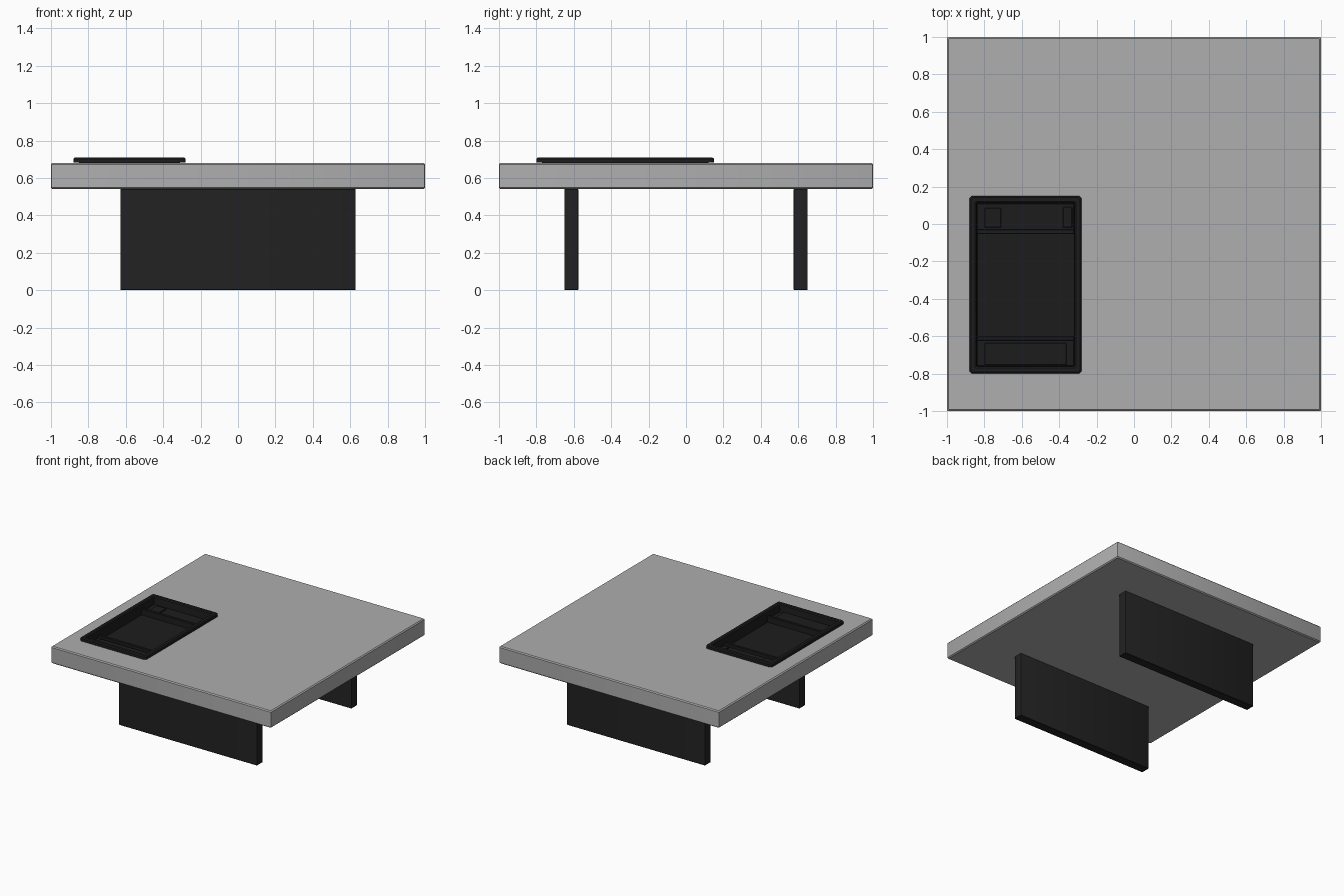
import bpy, bmesh, math

cube = bpy.data.objects.get("Cube")
if cube:
    bpy.data.objects.remove(cube, do_unlink=True)


def material(name, rgb):
    m = bpy.data.materials.new(name)
    m.use_nodes = True
    m.diffuse_color = (*rgb, 1)
    m.node_tree.nodes["Principled BSDF"].inputs["Base Color"].default_value = (*rgb, 1)
    return m


grey = material("pale grey", (0.42, 0.425, 0.42))
black = material("charcoal black", (0.016, 0.016, 0.016))
tray_black = material("tray black", (0.012, 0.012, 0.012))


def outline(x0, x1, y0, y1, radius, steps):
    """Rounded rectangle, counter-clockwise from the upper right corner."""
    centres = [(x1 - radius, y1 - radius), (x0 + radius, y1 - radius),
               (x0 + radius, y0 + radius), (x1 - radius, y0 + radius)]
    for i, (cx, cy) in enumerate(centres):
        for s in range(steps + 1):
            a = (i + s / steps) * math.pi / 2
            yield cx + radius * math.cos(a), cy + radius * math.sin(a)


def loft(name, rings, mat, steps=2):
    """Closed solid through rings of (box, inset, z, corner radius)."""
    bm = bmesh.new()
    loops = []
    for (x0, x1, y0, y1), d, z, r in rings:
        pts = outline(x0 + d, x1 - d, y0 + d, y1 - d, r, steps)
        loops.append([bm.verts.new((x, y, z)) for x, y in pts])
    n = len(loops[0])
    for a, b in zip(loops, loops[1:]):
        for i in range(n):
            j = (i + 1) % n
            bm.faces.new((a[i], a[j], b[j], b[i]))
    bm.faces.new(loops[0][::-1])
    bm.faces.new(loops[-1])
    bmesh.ops.recalc_face_normals(bm, faces=bm.faces)
    mesh = bpy.data.meshes.new(name)
    bm.to_mesh(mesh)
    bm.free()
    mesh.materials.append(mat)
    ob = bpy.data.objects.new(name, mesh)
    bpy.context.collection.objects.link(ob)
    bpy.ops.object.select_all(action="DESELECT")
    ob.select_set(True)
    bpy.context.view_layer.objects.active = ob
    bpy.ops.object.shade_smooth_by_angle(angle=math.radians(30))
    return ob


def block(name, box, z0, z1, mat, bevel=0.003):
    return loft(name, [(box, bevel, z0, bevel), (box, 0, z0 + bevel, bevel),
                       (box, 0, z1 - bevel, bevel), (box, bevel, z1, bevel)], mat)


# Thick square top with a pocket for the tray
top = (-1, 1, -1, 1)
lip = (-0.88, -0.28, -0.80, 0.15)
loft("tabletop", [(top, 0.008, 0.54, 0.006), (top, 0, 0.548, 0.006),
                  (top, 0, 0.672, 0.006), (top, 0.008, 0.68, 0.006),
                  (lip, 0.028, 0.68, 0.006), (lip, 0.028, 0.60, 0.006)], grey)

# Two slab legs
for name, y in (("front_leg", -0.613), ("back_leg", 0.613)):
    block(name, (-0.628, 0.628, y - 0.037, y + 0.037), 0, 0.542, black)

# Sunken tray: body, overhanging rounded lip, inner walls and floor
loft("tray", [(lip, 0.03, 0.602, 0.01), (lip, 0.03, 0.682, 0.01),
              (lip, 0, 0.682, 0.02), (lip, 0, 0.702, 0.02),
              (lip, 0.008, 0.709, 0.016), (lip, 0.03, 0.709, 0.01),
              (lip, 0.038, 0.702, 0.006), (lip, 0.042, 0.62, 0.004)],
     tray_black, steps=4)

# Dividers, raised compartment floors and shallow pads
left, right = -0.84, -0.32
for name, y in (("back_divider", -0.042), ("front_divider", -0.612)):
    block(name, (left, right, y - 0.012, y + 0.012), 0.615, 0.67, tray_black)
block("back_compartment_floor", (left, right, -0.04, 0.11), 0.615, 0.645, tray_black)
block("front_compartment_floor", (left, right, -0.76, -0.61), 0.615, 0.645, tray_black)
block("back_left_pad", (-0.38, -0.33, -0.02, 0.09), 0.64, 0.655, tray_black)
block("back_right_pad", (-0.80, -0.71, -0.02, 0.085), 0.64, 0.655, tray_black)
block("front_pad", (-0.80, -0.36, -0.755, -0.635), 0.64, 0.655, tray_black)
